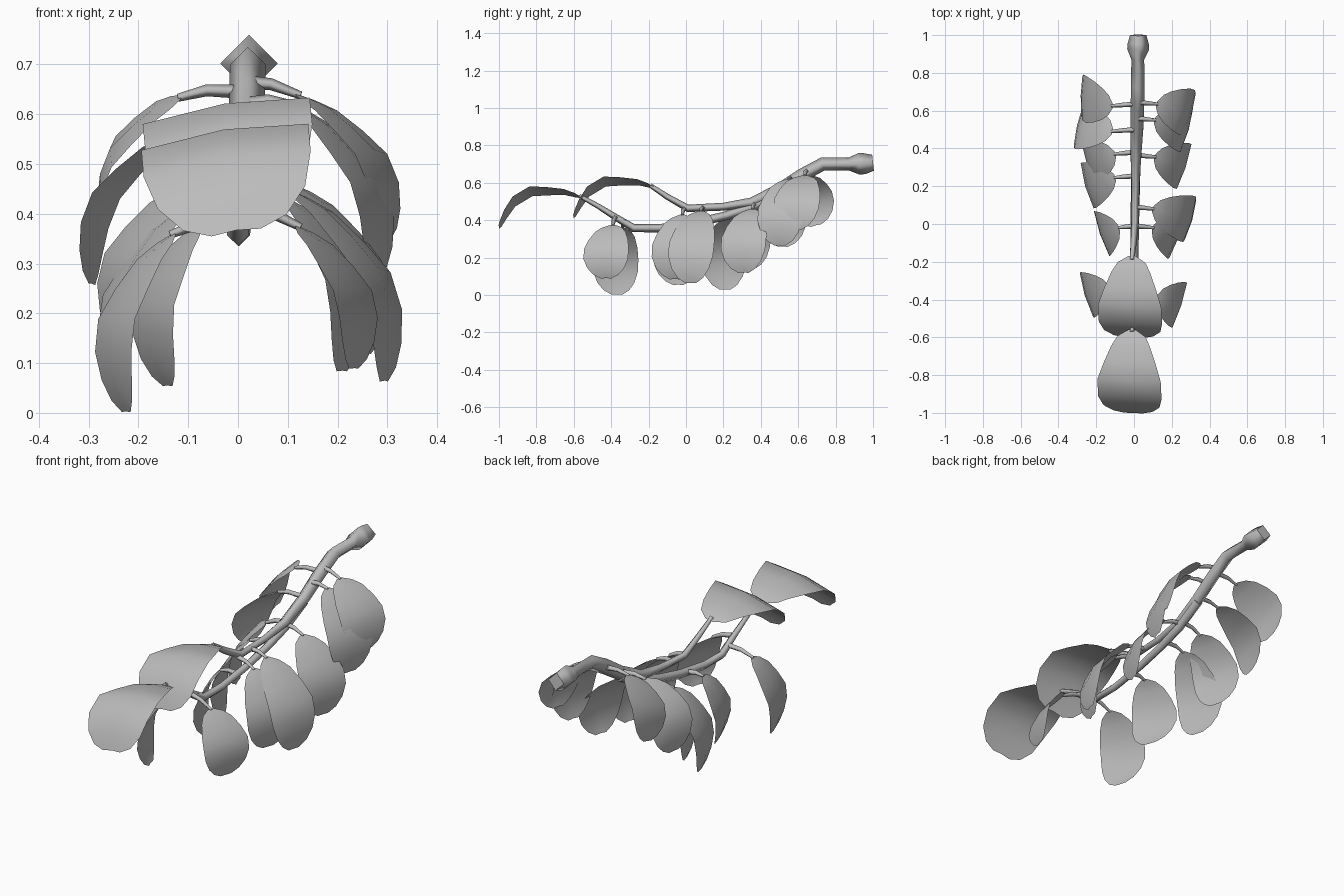
import bpy, bmesh, math
from mathutils import Vector, Matrix

if "Cube" in bpy.data.objects:
    bpy.data.objects.remove(bpy.data.objects["Cube"])

grey = bpy.data.materials.new("plain_grey")
grey.diffuse_color = (0.5, 0.5, 0.5, 1)
grey.use_nodes = True
grey.node_tree.nodes["Principled BSDF"].inputs["Base Color"].default_value = grey.diffuse_color


def finish(bm, name):
    me = bpy.data.meshes.new(name)
    bm.to_mesh(me)
    bm.free()
    me.materials.append(grey)
    ob = bpy.data.objects.new(name, me)
    bpy.context.collection.objects.link(ob)
    return ob


def tube(name, path):
    """Four-sided diamond tube through (x, y, z, radius) points."""
    bm = bmesh.new()
    pts = [Vector(p[:3]) for p in path]
    rings = []
    for i, p in enumerate(pts):
        t = (pts[min(i + 1, len(pts) - 1)] - pts[max(i - 1, 0)]).normalized()
        side = t.cross(Vector((0, 0, 1))).normalized()
        up = side.cross(t)
        r = path[i][3]
        rings.append([bm.verts.new(p + r * d) for d in (side, up, -side, -up)])
    for a, b in zip(rings, rings[1:]):
        for k in range(4):
            n = (k + 1) % 4
            bm.faces.new((a[k], a[n], b[n], b[k])).smooth = True
    bm.faces.new(rings[0])
    bm.faces.new(rings[-1])
    bmesh.ops.recalc_face_normals(bm, faces=bm.faces)
    return finish(bm, name)


# Leaf rows: distance out, height, half width
END_ROWS = [(0, 0, .02), (.035, .016, .075), (.09, .035, .105), (.18, .043, .14),
            (.27, .045, .17), (.36, -.01, .17), (.405, -.08, .15),
            (.43, -.135, .105), (.44, -.16, .05)]
SIDE_ROWS = [(0, 0, .02), (.035, .016, .075), (.09, .035, .115), (.18, .043, .15),
             (.27, .043, .17), (.35, .009, .168), (.41, -.038, .14),
             (.45, -.08, .095), (.47, -.11, .04)]


def leaf(name, rows, base, azimuth, pitch, roll, length, width):
    """Drooping oval blade with a slightly raised midrib."""
    bm = bmesh.new()
    m = (Matrix.Translation(base) @ Matrix.Rotation(math.radians(azimuth), 4, 'Z')
         @ Matrix.Rotation(math.radians(pitch), 4, 'Y')
         @ Matrix.Rotation(math.radians(roll), 4, 'X')
         @ Matrix.Diagonal((length, width, length, 1)))
    grid = []
    for x, z, w in rows:
        grid.append([bm.verts.new(m @ Vector((x, s * w, z - abs(s) * w * .09)))
                     for s in (-1, 0, 1)])
    for a, b in zip(grid, grid[1:]):
        for k in range(2):
            bm.faces.new((a[k], b[k], b[k + 1], a[k + 1])).smooth = True
    return finish(bm, name)


# Main stem with the swollen cut end, running into the upper twig
tube("main_stem", [(.022, 1, .707, .043), (.022, .955, .702, .056), (.022, .925, .702, .058),
                   (.02, .87, .70, .034), (.02, .73, .70, .036), (.018, .62, .64, .036),
                   (.015, .5, .562, .034), (.01, .35, .493, .028), (.008, .2, .472, .021),
                   (.005, .01, .463, .02), (-.002, -.1, .525, .016), (-.01, -.19, .585, .012)])

# Lower twig, splitting away beneath the main stem
tube("lower_twig", [(.015, .5, .545, .026), (.01, .35, .468, .026), (.008, .22, .425, .024),
                    (.005, .05, .385, .023), (.002, -.14, .357, .022),
                    (0, -.28, .357, .022), (0, -.37, .412, .018),
                    (-.005, -.47, .475, .014), (-.01, -.57, .53, .011)])

# Two large leaves at the twig ends
leaf("upper_end_leaf", END_ROWS, (-.01, -.17, .578), -92, 0, 9, .98, 1)
leaf("lower_end_leaf", END_ROWS, (-.01, -.56, .525), -92.5, 0, 9, 1, 1)

# Side leaves: base x, y, z, lowest z, azimuth, pitch, roll, stem z
SIDE = [
    (.12, .635, .64, .35, -15, 44, 0, .665), (.11, .55, .62, .265, -16, 51, 0, .62),
    (.11, .355, .46, .12, -18, 52, 0, .485), (.10, .08, .45, .065, -16, 49, 0, .465),
    (.10, -.02, .43, .085, -20, 58, 0, .46), (.12, -.39, .375, .09, -18, 54, 0, .415),
    (-.115, .625, .635, .37, 164, 44, -20, .645), (-.115, .49, .565, .26, 170, 46, 4, .57),
    (-.10, .37, .46, .14, 195, 53, -4, .485), (-.10, .245, .42, .03, 196, 58, 0, .43),
    (-.08, -.02, .375, .055, 199, 65, 0, .375), (-.13, -.34, .36, 0.003, 197, 61, 0, .39),
]
for i, (x, y, z, low, az, pitch, roll, sz) in enumerate(SIDE, 1):
    a = math.radians(pitch)
    length = (z - low) / (.11 * math.cos(a) + .47 * math.sin(a))
    leaf(f"side_leaf_{i}", SIDE_ROWS, (x, y, z), az, pitch, roll, length, .74)
    # Arched leaf stalk
    tube(f"leaf_stalk_{i}", [(.01, y + .01, sz, .014),
                             (x * .55, y + .005, (z + sz) / 2 + .008, .012),
                             (x * 1.05, y, z - .002, .008)])
